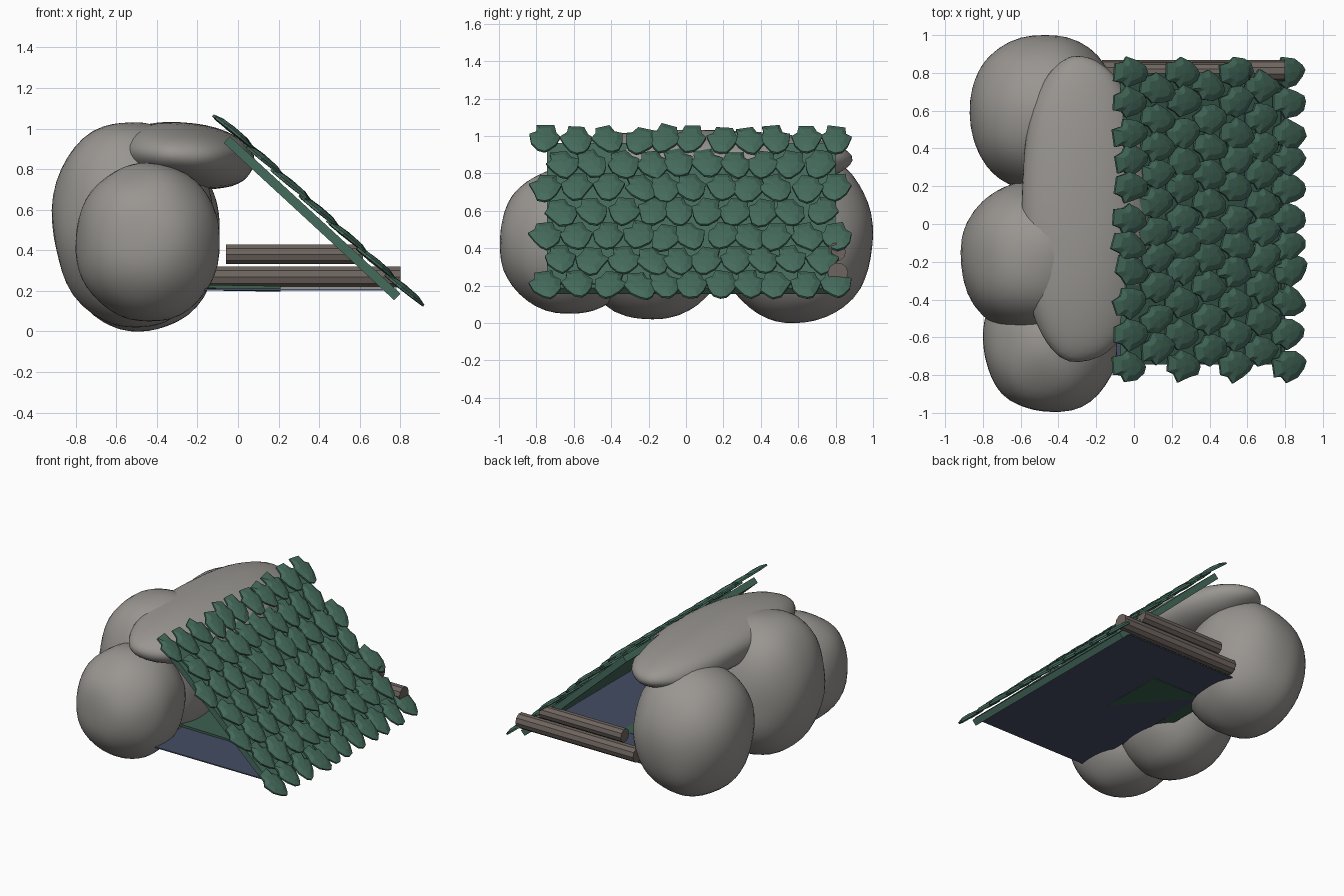
import bpy, bmesh, math, random
from mathutils import Vector, Matrix, noise

if "Cube" in bpy.data.objects:
    bpy.data.objects.remove(bpy.data.objects["Cube"])

random.seed(4)


def material(name, rgb):
    m = bpy.data.materials.new(name)
    m.diffuse_color = (*rgb, 1)
    m.use_nodes = True
    m.node_tree.nodes["Principled BSDF"].inputs["Base Color"].default_value = m.diffuse_color
    return m


STONE = material("grey_stone", (0.32, 0.305, 0.285))
LEAF = material("leaf_green", (0.06, 0.148, 0.108))
MOSS = material("moss_green", (0.045, 0.115, 0.08))
BARK = material("brown_bark", (0.155, 0.128, 0.112))
CLOTH = material("blue_cloth", (0.058, 0.074, 0.125))


def finish(name, bm, mat, smooth=None):
    bmesh.ops.recalc_face_normals(bm, faces=bm.faces)
    me = bpy.data.meshes.new(name)
    bm.to_mesh(me)
    bm.free()
    me.materials.append(mat)
    ob = bpy.data.objects.new(name, me)
    bpy.context.collection.objects.link(ob)
    if smooth:
        bpy.ops.object.select_all(action='DESELECT')
        ob.select_set(True)
        bpy.context.view_layer.objects.active = ob
        bpy.ops.object.shade_smooth_by_angle(angle=math.radians(smooth))
    return ob


def boulder(name, centre, radii, power=2.2, tilt=0.0, lean=0.0, bend=0.0, seed=0):
    """Slightly boxy, lumpy ellipsoid fitted exactly to its radii."""
    bm = bmesh.new()
    bmesh.ops.create_icosphere(bm, subdivisions=4, radius=1)
    rot = Matrix.Rotation(tilt, 3, 'Y')
    for v in bm.verts:
        p = v.co.copy()
        p /= sum(abs(c) ** power for c in p) ** (1 / power)
        p *= 1 + 0.03 * noise.noise(p * 1.6 + Vector((seed * 7.3, 0, 0)))
        v.co = p
    fit = []
    for a in range(3):
        vals = [v.co[a] for v in bm.verts]
        fit.append(((max(vals) + min(vals)) / 2, (max(vals) - min(vals)) / 2))
    for v in bm.verts:
        p = Vector([(c - m) / h for c, (m, h) in zip(v.co, fit)])
        q = Vector([a * b for a, b in zip(p, radii)])
        q.x += lean * p.z + bend * (0.4 - p.y * p.y)
        v.co = rot @ q + Vector(centre)
    return finish(name, bm, STONE, 60)


def box(name, centre, size, mat, rot=Matrix.Identity(4)):
    bm = bmesh.new()
    bmesh.ops.create_cube(bm, size=1, matrix=Matrix.Translation(centre) @ rot
                          @ Matrix.Diagonal((*size, 1)))
    return finish(name, bm, mat)


def log(name, x0, x1, y, z, r):
    bm = bmesh.new()
    bmesh.ops.create_cone(bm, cap_ends=True, segments=10, radius1=r, radius2=r, depth=x1 - x0,
                          matrix=Matrix.Translation(((x0 + x1) / 2, y, z))
                          @ Matrix.Rotation(math.pi / 2, 4, 'Y'))
    return finish(name, bm, BARK)


# Boulders and the capstone resting on them
boulder("front_boulder", (-0.445, -0.625, 0.44), (0.355, 0.37, 0.39), power=2.15, seed=1)
boulder("middle_boulder", (-0.515, -0.18, 0.525), (0.40, 0.415, 0.505), power=2.2,
        lean=-0.02, seed=2)
boulder("back_boulder", (-0.48, 0.585, 0.465), (0.39, 0.415, 0.465), power=2.15, seed=3)
boulder("capstone", (-0.27, 0.08, 0.868), (0.34, 0.81, 0.162), power=2.2, tilt=0.11,
        bend=0.03, seed=4)

# Sloping roof panel
SLOPE = math.atan2(0.775, 0.84)
box("roof_panel", (0.365, 0.028, 0.558), (1.143, 1.545, 0.045), LEAF,
    Matrix.Rotation(SLOPE, 4, 'Y'))

# Ground cloth and sleeping mat
box("ground_cloth", (0.29, 0.03, 0.207), (0.98, 1.54, 0.008), CLOTH)
box("sleeping_mat", (-0.04, 0.04, 0.214), (0.50, 0.84, 0.016), MOSS,
    Matrix.Rotation(math.radians(0.9), 4, 'Y') @ Matrix.Rotation(math.radians(-0.8), 4, 'X'))

# Stacked logs closing the back
log("lower_log", -0.17, 0.80, 0.812, 0.268, 0.055)
log("upper_log", -0.06, 0.615, 0.805, 0.38, 0.05)

# Overlapping leaves: half outline (down slope, across), mirrored
HALF = [(-0.11, 0.045), (-0.055, 0.055), (-0.025, 0.086), (0.045, 0.066), (0.095, 0.035)]
OUTLINE = HALF + [(0.115, 0.0)] + [(u, -w) for u, w in reversed(HALF)]


def add_leaf(bm, mat):
    jit = [(u + random.uniform(-.007, .007), w + random.uniform(-.007, .007)) for u, w in OUTLINE]
    rings = [[bm.verts.new(mat @ Vector((u * s, w * s, z))) for u, w in jit]
             for s, z in ((1, -0.014), (1, -0.002), (0.6, 0.012))]
    n = len(jit)
    for lo, hi in zip(rings, rings[1:]):
        for i in range(n):
            j = (i + 1) % n
            bm.faces.new((lo[i], lo[j], hi[j], hi[i]))
    bm.faces.new(rings[0][::-1])
    # Slightly raised centre
    peak = bm.verts.new(mat @ Vector((0.0, 0, 0.016)))
    for i in range(n):
        bm.faces.new((rings[2][i], rings[2][(i + 1) % n], peak))


EVEN_ROW = [-0.75, -0.585, -0.415, -0.245, -0.11, 0.025, 0.195, 0.335, 0.475, 0.645, 0.80]
ODD_ROW = [(a + b) / 2 for a, b in zip(EVEN_ROW, EVEN_ROW[1:])]

bm = bmesh.new()
for row in range(7):
    for y0 in (ODD_ROW if row % 2 else EVEN_ROW):
        y = y0 + random.uniform(-0.008, 0.008)
        x = -0.015 + row * 0.14 + random.uniform(-0.008, 0.008)
        z = 0.985 - (x + 0.015) * 0.9226
        add_leaf(bm, Matrix.Translation((x, y, z))
                 @ Matrix.Rotation(SLOPE - 0.07, 4, 'Y')
                 @ Matrix.Rotation(random.uniform(-0.3, 0.3), 4, 'Z')
                 @ Matrix.Rotation(random.uniform(-0.06, 0.06), 4, 'X'))
finish("roof_leaves", bm, LEAF)
